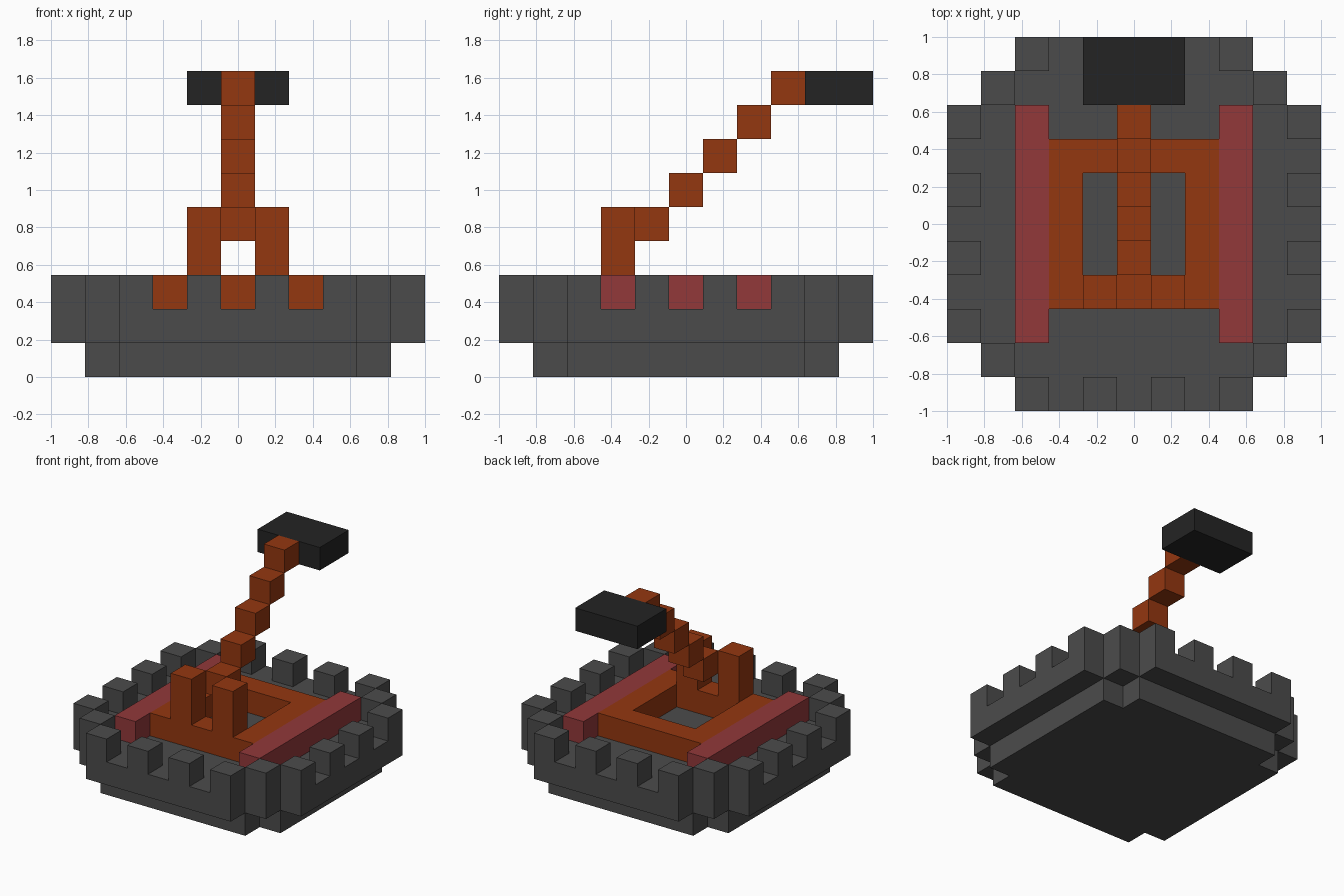
import bpy
import bmesh
from mathutils import Matrix, Vector

cube = bpy.data.objects.get("Cube")
if cube:
    bpy.data.objects.remove(cube, do_unlink=True)

U = 2 / 11  # one block


def material(name, srgb):
    def lin(c):
        c /= 255
        return c / 12.92 if c <= 0.04045 else ((c + 0.055) / 1.055) ** 2.4
    color = (*[lin(c) for c in srgb], 1)
    mat = bpy.data.materials.new(name)
    mat.diffuse_color = color
    mat.use_nodes = True
    bsdf = mat.node_tree.nodes["Principled BSDF"]
    bsdf.inputs["Base Color"].default_value = color
    bsdf.inputs["Roughness"].default_value = 0.9
    return mat


STONE = material("stone grey", (75, 75, 75))
WOOD = material("rust brown wood", (148, 55, 16))
RED = material("dull red", (146, 56, 58))
IRON = material("near black iron", (36, 36, 36))


def finish(name, bm, mat):
    bmesh.ops.recalc_face_normals(bm, faces=bm.faces)
    mesh = bpy.data.meshes.new(name)
    bm.to_mesh(mesh)
    bm.free()
    mesh.materials.append(mat)
    obj = bpy.data.objects.new(name, mesh)
    bpy.context.collection.objects.link(obj)
    return obj


def blocks(name, mat, boxes):
    """Each box is (first cell, last cell), inclusive; x and y cells are centred on 0."""
    bm = bmesh.new()
    for first, last in boxes:
        a, b = Vector(first), Vector(last)
        size = (b - a + Vector((1, 1, 1))) * U
        centre = ((a + b) / 2 + Vector((0, 0, 0.5))) * U
        bmesh.ops.create_cube(bm, size=1, matrix=Matrix.LocRotScale(centre, None, size))
    return finish(name, bm, mat)


def stepped_slab(name, mat, steps, layer):
    """Slab with stair-cut corners; steps are the corner points of one quadrant."""
    quarter = [Vector((x, y, layer)) * U for x, y in steps]
    bm = bmesh.new()
    loop = []
    for turn in range(4):
        rot = Matrix.Rotation(turn * 1.5707963267948966, 3, 'Z')
        loop += [bm.verts.new(rot @ p) for p in quarter]
    face = bm.faces.new(loop)
    top = bmesh.ops.extrude_face_region(bm, geom=[face])
    verts = [g for g in top["geom"] if isinstance(g, bmesh.types.BMVert)]
    bmesh.ops.translate(bm, vec=(0, 0, U), verts=verts)
    return finish(name, bm, mat)


# Stone base: narrow footing, wider deck
stepped_slab("footing", STONE, [(4.5, 3.5), (3.5, 3.5), (3.5, 4.5)], 0)
stepped_slab("deck", STONE,
             [(5.5, 3.5), (4.5, 3.5), (4.5, 4.5), (3.5, 4.5), (3.5, 5.5)], 1)

# Battlements around the rim, plus the four corner blocks
rim = [(s * 4, t * 4, 2) for s in (-1, 1) for t in (-1, 1)]
for i in (-3, -1, 1, 3):
    for s in (-5, 5):
        rim += [(i, s, 2), (s, i, 2)]
blocks("battlements", STONE, [(c, c) for c in rim])

# Red side rails
for side, x in (("right", -3), ("left", 3)):
    blocks(f"{side}_rail", RED, [((x, -3, 2), (x, 3, 2))])

# Square wooden frame with an open middle
blocks("wooden_frame", WOOD, [
    ((-2, -2, 2), (-2, 2, 2)), ((2, -2, 2), (2, 2, 2)),
    ((-1, -2, 2), (1, -2, 2)), ((-1, 2, 2), (1, 2, 2))])

# Two uprights at the front of the frame
for side, x in (("right", -1), ("left", 1)):
    blocks(f"{side}_post", WOOD, [((x, -2, 3), (x, -2, 4))])

# Throwing arm climbing to the back, with its dark head
blocks("throwing_arm", WOOD, [((0, i - 1, i + 4), (0, i - 1, i + 4)) for i in range(5)])
blocks("arm_head", IRON, [((-1, 4, 8), (1, 5, 8))])
